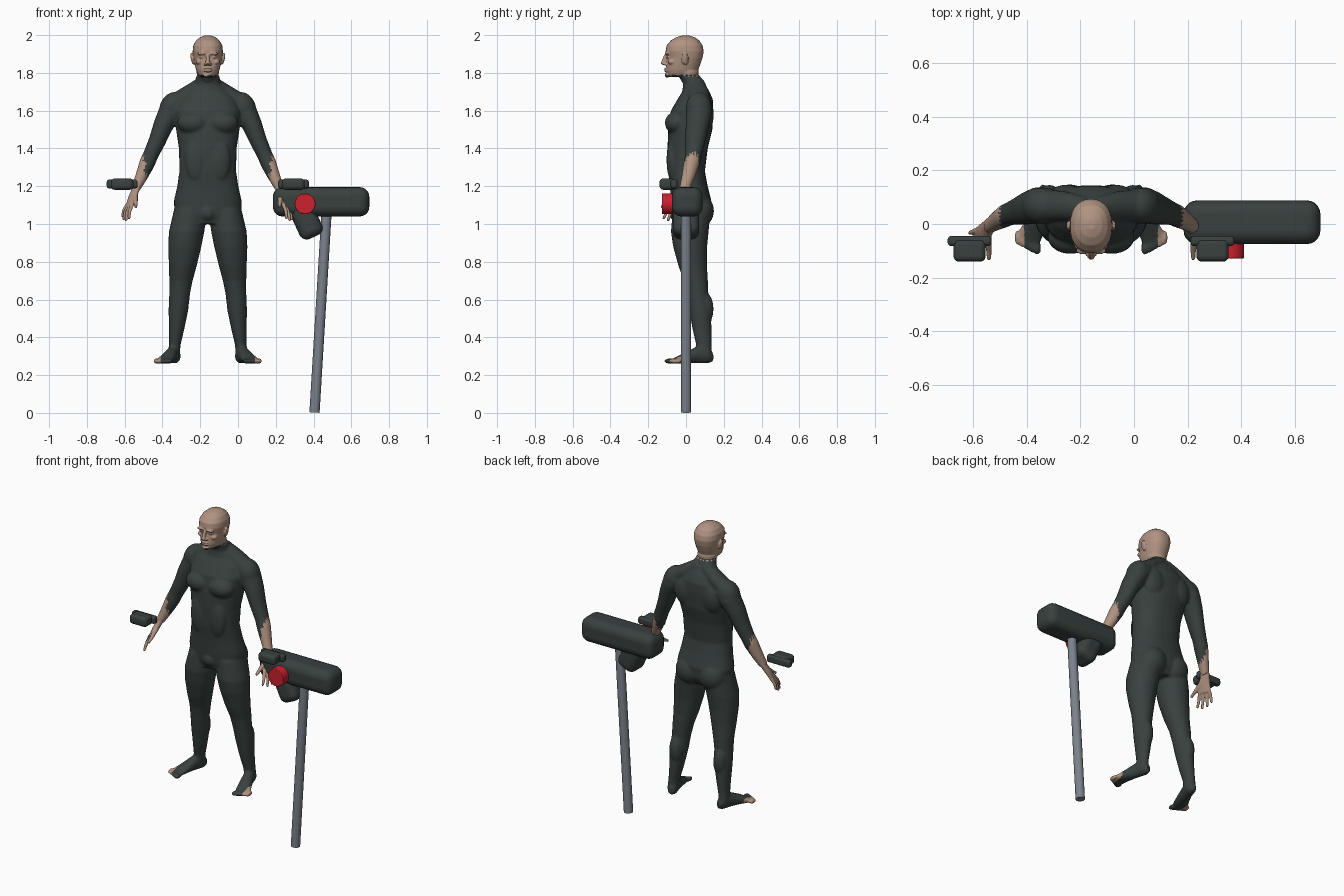
import bpy, bmesh, math
from mathutils import Vector, Matrix

cube = bpy.data.objects.get("Cube")
if cube:
    bpy.data.objects.remove(cube, do_unlink=True)

CX = -0.16  # centre line of the figure
X, Y, Z = Vector((1, 0, 0)), Vector((0, 1, 0)), Vector((0, 0, 1))


def material(name, rgb):
    m = bpy.data.materials.new(name)
    m.use_nodes = True
    m.diffuse_color = (*rgb, 1)
    m.node_tree.nodes["Principled BSDF"].inputs["Base Color"].default_value = (*rgb, 1)
    return m


SUIT = material("dark suit", (0.04, 0.052, 0.049))
SKIN = material("skin", (0.43, 0.29, 0.22))
RED = material("red", (0.6, 0.015, 0.028))
STEEL = material("blue grey steel", (0.2, 0.225, 0.26))


def loft(bm, rings, u=X, v=Y, power=2.0, n=28):
    """Closed tube through rings of (centre, half width along u, half width along v)."""
    loops = []
    for c, ru, rv in rings:
        loop = []
        for i in range(n):
            a = math.tau * i / n
            s, t = math.cos(a), math.sin(a)
            s = math.copysign(abs(s) ** (2 / power), s)
            t = math.copysign(abs(t) ** (2 / power), t)
            loop.append(bm.verts.new(Vector(c) + u * ru * s + v * rv * t))
        loops.append(loop)
    for a, b in zip(loops, loops[1:]):
        for i in range(n):
            j = (i + 1) % n
            bm.faces.new((a[i], a[j], b[j], b[i]))
    bm.faces.new(loops[0])
    bm.faces.new(loops[-1])


def profile(bm, rows, power=2.0):
    """Upright loft from rows of (z, half width, front y, back y)."""
    loft(bm, [((0, (f + b) / 2, z), w, (b - f) / 2) for z, w, f, b in rows], power=power)


def ball(bm, c, r, tilt=0):
    mat = Matrix.Translation(c) @ Matrix.Rotation(tilt, 4, 'Y') @ Matrix.Diagonal((*r, 1))
    bmesh.ops.create_uvsphere(bm, u_segments=24, v_segments=14, radius=1, matrix=mat)


def flesh(name, bm, voxel, smooth, skin_rule):
    """Fuse overlapping volumes to one smooth skin, then colour its faces by a rule."""
    bmesh.ops.recalc_face_normals(bm, faces=bm.faces)
    raw = bpy.data.meshes.new(name + " volumes")
    bm.to_mesh(raw)
    bm.free()
    ob = bpy.data.objects.new(name, raw)
    bpy.context.collection.objects.link(ob)
    mod = ob.modifiers.new("fuse", 'REMESH')
    mod.mode, mod.voxel_size = 'VOXEL', voxel
    mod = ob.modifiers.new("soften", 'SMOOTH')
    mod.factor, mod.iterations = 0.5, smooth
    dg = bpy.context.evaluated_depsgraph_get()
    me = bpy.data.meshes.new_from_object(ob.evaluated_get(dg))
    ob.modifiers.clear()
    ob.data = me
    bpy.data.meshes.remove(raw)
    me.materials.clear()
    me.materials.append(SUIT)
    me.materials.append(SKIN)
    for p in me.polygons:
        p.use_smooth = True
        p.material_index = 1 if skin_rule(p.center) else 0
    ob.location.x = CX
    return ob


def neckline(p):
    return p.z > 1.787 + 0.006 * math.sin(math.atan2(p.y - 0.02, p.x) * 16)


def bare(p):
    # sleeves end on a slant, higher on the outside of the forearm
    dx = abs(p.x)
    off = dx - (0.3 + (1.37 - p.z) * 0.46)
    ragged = 0.012 * math.sin(p.y * 420)
    return neckline(p) or (dx > 0.25 and p.z < 1.30 + 1.7 * off + ragged)


# ---- body: torso, arms, legs and feet
bm = bmesh.new()
profile(bm, [(1.0, .12, -.06, .10), (1.05, .175, -.075, .13), (1.12, .18, -.08, .135),
             (1.2, .162, -.085, .115), (1.28, .15, -.095, .1), (1.4, .153, -.098, .115),
             (1.5, .168, -.095, .14), (1.6, .175, -.08, .145), (1.66, .15, -.045, .142),
             (1.7, .11, -.02, .125), (1.74, .07, -.015, .1), (1.79, .06, -.03, .07)], 2.3)
ball(bm, (0, -.04, 1.06), (.05, .05, .05))
for s in (1, -1):
    # chest, shoulder blade, buttock and calf
    ball(bm, (s * .077, -.05, 1.535), (.085, .062, .06))
    ball(bm, (s * .09, .095, 1.58), (.075, .052, .1))
    ball(bm, (s * .08, .07, 1.07), (.088, .078, .09))
    ball(bm, (s * .155, .098, .55), (.043, .048, .09))
    ball(bm, (s * .06, -.07, 1.34), (.06, .033, .12))
    # slope from neck to shoulder
    loft(bm, [((s * .02, .055, 1.745), .04, .045), ((s * .1, .068, 1.69), .045, .055),
              ((s * .19, .07, 1.63), .05, .06)], Vector((s * .45, 0, .9)))
    # arm
    ball(bm, (s * .19, .068, 1.62), (.063, .068, .082), -s * .45)
    arm = [(.15, .07, 1.64, .065, .062), (.2, .07, 1.59, .062, .068),
           (.237, .06, 1.52, .053, .062), (.268, .05, 1.44, .046, .053),
           (.3, .04, 1.37, .041, .044), (.322, .03, 1.32, .042, .043),
           (.352, .012, 1.25, .033, .036), (.382, -.008, 1.185, .024, .028)]
    loft(bm, [((s * x, y, z), ru, rv) for x, y, z, ru, rv in arm], Vector((s * .88, 0, .47)))
    # leg
    leg = [(.09, .03, 1.08, .088, .1), (.112, .02, .96, .094, .1), (.122, .022, .88, .088, .09),
           (.132, .035, .78, .074, .076), (.142, .052, .7, .062, .064), (.149, .06, .63, .055, .058),
           (.156, .075, .54, .052, .058), (.165, .085, .44, .04, .05),
           (.175, .094, .36, .031, .041), (.18, .096, .3, .032, .042)]
    loft(bm, [((s * x, y, z), ru, rv) for x, y, z, ru, rv in leg])
    # foot and toes, turned outward
    side = Vector((s * .94, .33, 0))
    foot = [(.166, .142, .295, .018, .024), (.173, .115, .303, .032, .041),
            (.19, .06, .307, .033, .045), (.21, 0, .293, .04, .031),
            (.228, -.045, .28, .047, .018), (.233, -.06, .277, .044, .014)]
    loft(bm, [((s * x, y, z), ru, rv) for x, y, z, ru, rv in foot], side, Z)
    for i in range(5):
        c = Vector((s * .239, -.072, .274)) + side * (i - 2) * .02
        c.y -= .004 - .003 * i
        ball(bm, c, (.016 - .0015 * i, .028, .014))
flesh("body", bm, 0.007, 6, bare)

# ---- head with brow, nose, lips, cheeks and ears
bm = bmesh.new()
profile(bm, [(1.735, .056, -.01, .08), (1.775, .056, -.035, .066), (1.81, .06, -.05, .068)])
profile(bm, [(1.778, .036, -.092, .03), (1.79, .052, -.102, .058), (1.815, .062, -.106, .064),
             (1.845, .069, -.104, .076), (1.88, .075, -.1, .088), (1.915, .08, -.108, .094),
             (1.945, .077, -.103, .088), (1.972, .062, -.08, .07), (1.989, .041, -.05, .045),
             (1.998, .016, -.02, .018)], 2.25)
loft(bm, [((0, -.104, 1.898), .009, .01), ((0, -.114, 1.87), .01, .012),
          ((0, -.12, 1.85), .014, .014), ((0, -.114, 1.842), .014, .01)])
ball(bm, (0, -.1, 1.788), (.024, .013, .013))
for z in (1.811, 1.822):
    ball(bm, (0, -.107, z), (.025, .009, .005))
for s in (1, -1):
    ball(bm, (s * .029, -.1, 1.903), (.027, .013, .008), s * .1)
    ball(bm, (s * .032, -.09, 1.884), (.014, .012, .009))
    ball(bm, (s * .044, -.075, 1.858), (.02, .022, .015))
    ball(bm, (s * .014, -.111, 1.846), (.008, .01, .007))
    ball(bm, (s * .082, -.006, 1.875), (.008, .019, .032), s * .2)
    ball(bm, (s * .076, .0, 1.866), (.01, .012, .022))
flesh("head", bm, 0.0038, 2, neckline)

# ---- hands
for s, name in ((1, "left_hand"), (-1, "right_hand")):
    bm = bmesh.new()
    across = Vector((s * -.42, -.9, 0))
    thick = Vector((s * .88, -.4, .25))
    palm = [(.372, 0, 1.208, .027, .021), (.385, -.014, 1.175, .029, .019),
            (.398, -.034, 1.14, .037, .018), (.413, -.05, 1.1, .04, .013), (.416, -.053, 1.093, .036, .01)]
    loft(bm, [((s * x, y, z), ru, rv) for x, y, z, ru, rv in palm], across, thick)
    for i, length in enumerate((.082, .094, .088, .07)):
        t = 1.5 - i
        base = Vector((s * .412, -.05, 1.105)) + across * t * .02
        aim = Vector((s * .3, -.32, -.9)) + across * t * .13
        tip = base + aim * length
        mid = base.lerp(tip, .5) + thick * .006
        loft(bm, [(base, .0105, .0105), (mid, .0095, .0095), (tip, .0075, .0075),
                  (tip + aim * .006, .004, .004)], across, thick, n=12)
    thumb = [(.388, -.025, 1.16, .018), (.384, -.065, 1.132, .014),
             (.381, -.1, 1.108, .0105), (.381, -.132, 1.09, .0075)]
    loft(bm, [((s * x, y, z), r, r) for x, y, z, r in thumb], X, Vector((0, -.5, .86)), n=14)
    flesh(name, bm, 0.0038, 2, lambda p: True)


# ---- props
def finish(ob, name, mat, bevel, segments=5):
    ob.name = name
    ob.data.materials.append(mat)
    if bevel:
        mod = ob.modifiers.new("round", 'BEVEL')
        mod.width, mod.segments = bevel, segments
    bpy.ops.object.shade_smooth_by_angle(angle=math.radians(40))
    return ob


def box(name, lo, hi, bevel, mat=SUIT, tilt=0):
    lo, hi = Vector(lo), Vector(hi)
    bpy.ops.mesh.primitive_cube_add(size=1, location=(lo + hi) / 2)
    ob = bpy.context.object
    ob.data.transform(Matrix.Diagonal((*(hi - lo), 1)))
    ob.rotation_euler.y = tilt
    return finish(ob, name, mat, bevel)


def rod(name, a, b, radius, mat, bevel=0):
    a, b = Vector(a), Vector(b)
    bpy.ops.mesh.primitive_cylinder_add(vertices=32, radius=radius, depth=(b - a).length,
                                        location=(a + b) / 2)
    bpy.context.object.rotation_euler = (b - a).to_track_quat('Z', 'Y').to_euler()
    return finish(bpy.context.object, name, mat, bevel, 2)


box("tool_housing", (.185, -.075, 1.04), (.695, .088, 1.195), .05)
box("tool_grip", (.285, -.07, .92), (.415, .07, 1.17), .042, tilt=-.43)
rod("red_button", (.355, -.128, 1.107), (.355, -.07, 1.107), .055, RED, .003)
rod("support_pole", (.405, 0, .002), (.47, 0, 1.08), .027, STEEL)

# wrist devices
for s, side in ((1, "left"), (-1, "right")):
    c = CX + s * .453
    box(side + "_wrist_plate", (c - .082, -.082, 1.188), (c + .082, -.045, 1.235), .014)
    box(side + "_wrist_unit", (c - .06, -.14, 1.181), (c + .06, -.055, 1.241), .02)
